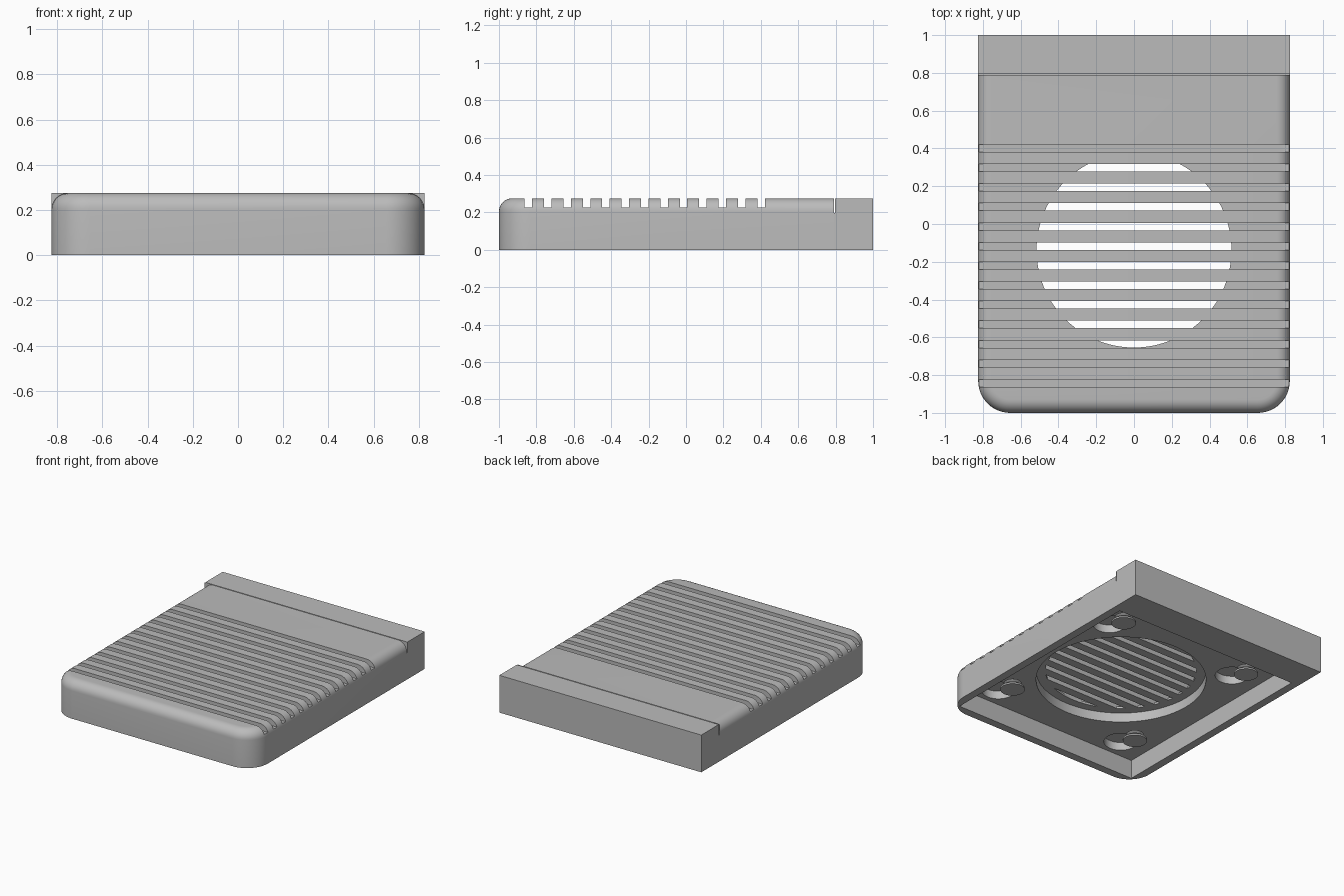
import bpy
import bmesh
import math
from mathutils import Matrix, Vector

cube = bpy.data.objects.get("Cube")
if cube:
    bpy.data.objects.remove(cube, do_unlink=True)

grey = bpy.data.materials.new("plain grey")
grey.use_nodes = True
tone = (0.5, 0.5, 0.5, 1)
grey.diffuse_color = tone
grey.node_tree.nodes["Principled BSDF"].inputs["Base Color"].default_value = tone


def to_object(name, bm):
    bmesh.ops.recalc_face_normals(bm, faces=bm.faces)
    mesh = bpy.data.meshes.new(name)
    bm.to_mesh(mesh)
    bm.free()
    mesh.materials.append(grey)
    obj = bpy.data.objects.new(name, mesh)
    bpy.context.collection.objects.link(obj)
    return obj


def add_box(bm, low, high):
    low, high = Vector(low), Vector(high)
    size = Matrix.Diagonal((high - low).to_4d())
    size[3][3] = 1
    bmesh.ops.create_cube(bm, size=1, matrix=Matrix.Translation((low + high) / 2) @ size)


def add_disc(bm, x, y, z0, z1, r0, r1=None, sides=48):
    bmesh.ops.create_cone(bm, cap_ends=True, segments=sides, radius1=r0,
                          radius2=r0 if r1 is None else r1, depth=z1 - z0,
                          matrix=Matrix.Translation((x, y, (z0 + z1) / 2)))


def box(name, low, high):
    bm = bmesh.new()
    add_box(bm, low, high)
    return to_object(name, bm)


def disc(name, *args, **kw):
    bm = bmesh.new()
    add_disc(bm, *args, **kw)
    return to_object(name, bm)


def combine(target, tool, operation="DIFFERENCE"):
    mod = target.modifiers.new(tool.name, "BOOLEAN")
    mod.operation, mod.solver, mod.object = operation, "EXACT", tool
    bpy.context.view_layer.objects.active = target
    bpy.ops.object.modifier_apply(modifier=mod.name)
    bpy.data.objects.remove(tool, do_unlink=True)


W, H = 0.825, 0.275

# Main housing: rounded front corners, then a rounded top rim
bm = bmesh.new()
add_box(bm, (-W, -1, 0), (W, 0.82, H))
corners = [e for e in bm.edges if all(v.co.y < -0.9 for v in e.verts)
           and abs(e.verts[0].co.z - e.verts[1].co.z) > 0.1]
bmesh.ops.bevel(bm, geom=corners, offset=0.17, segments=12, profile=0.5, affect="EDGES")
rim = [e for e in bm.edges if all(v.co.z > H - 0.01 for v in e.verts)
       and not all(v.co.y > 0.8 for v in e.verts)]
bmesh.ops.bevel(bm, geom=rim, offset=0.07, segments=8, profile=0.5, affect="EDGES")
housing = to_object("housing", bm)

# Square rear block with a thin joint line in front of it
combine(housing, box("rear_block", (-W, 0.79, 0), (W, 1, H)), "UNION")
combine(housing, box("joint_groove", (-1, 0.79, 0.197), (1, 0.797, 0.4)))

# Hollow underside and round recess
combine(housing, box("cavity", (-0.765, -0.94, -0.1), (0.765, 0.76, 0.14)))
CY, R = -0.138, 0.516
combine(housing, disc("round_recess", 0, CY, 0.1, 0.21, 0.58, sides=96))

# Parallel grooves across the top, open right through inside the circle
slots = [-0.843 + i * 0.1037 for i in range(13)]
bm = bmesh.new()
for y in slots:
    add_box(bm, (-1, y - 0.02, 0.226), (1, y + 0.02, 0.4))
combine(housing, to_object("grooves", bm))
bm = bmesh.new()
for y in slots:
    add_box(bm, (-0.7, y - 0.02, 0.18), (0.7, y + 0.02, 0.25))
openings = to_object("openings", bm)
combine(openings, disc("opening_limit", 0, CY, 0.15, 0.24, R, sides=96), "INTERSECT")
combine(housing, openings)

# Four round pockets, each beside a ribbed post with a flat head
spots = [(sx * 0.545, y) for sx in (-1, 1) for y in (0.54, -0.64)]
bm = bmesh.new()
for x, y in spots:
    add_disc(bm, x, y - 0.15, 0.1, 0.2, 0.115)
combine(housing, to_object("pockets", bm))

parts = [housing]
for i, (x, y) in enumerate(spots):
    bm = bmesh.new()
    add_disc(bm, x, y, 0.08, 0.092, 0.083)
    add_disc(bm, x, y, 0.09, 0.205, 0.045, sides=32)
    for k in range(3):
        z = 0.1 + k * 0.02
        add_disc(bm, x, y, z, z + 0.01, 0.045, 0.062, sides=32)
        add_disc(bm, x, y, z + 0.01, z + 0.02, 0.062, 0.045, sides=32)
    parts.append(to_object(f"post_{i + 1}", bm))

# Smooth curves, crisp edges
bpy.ops.object.select_all(action="DESELECT")
for part in parts:
    part.select_set(True)
bpy.context.view_layer.objects.active = housing
bpy.ops.object.shade_smooth_by_angle(angle=math.radians(30))
